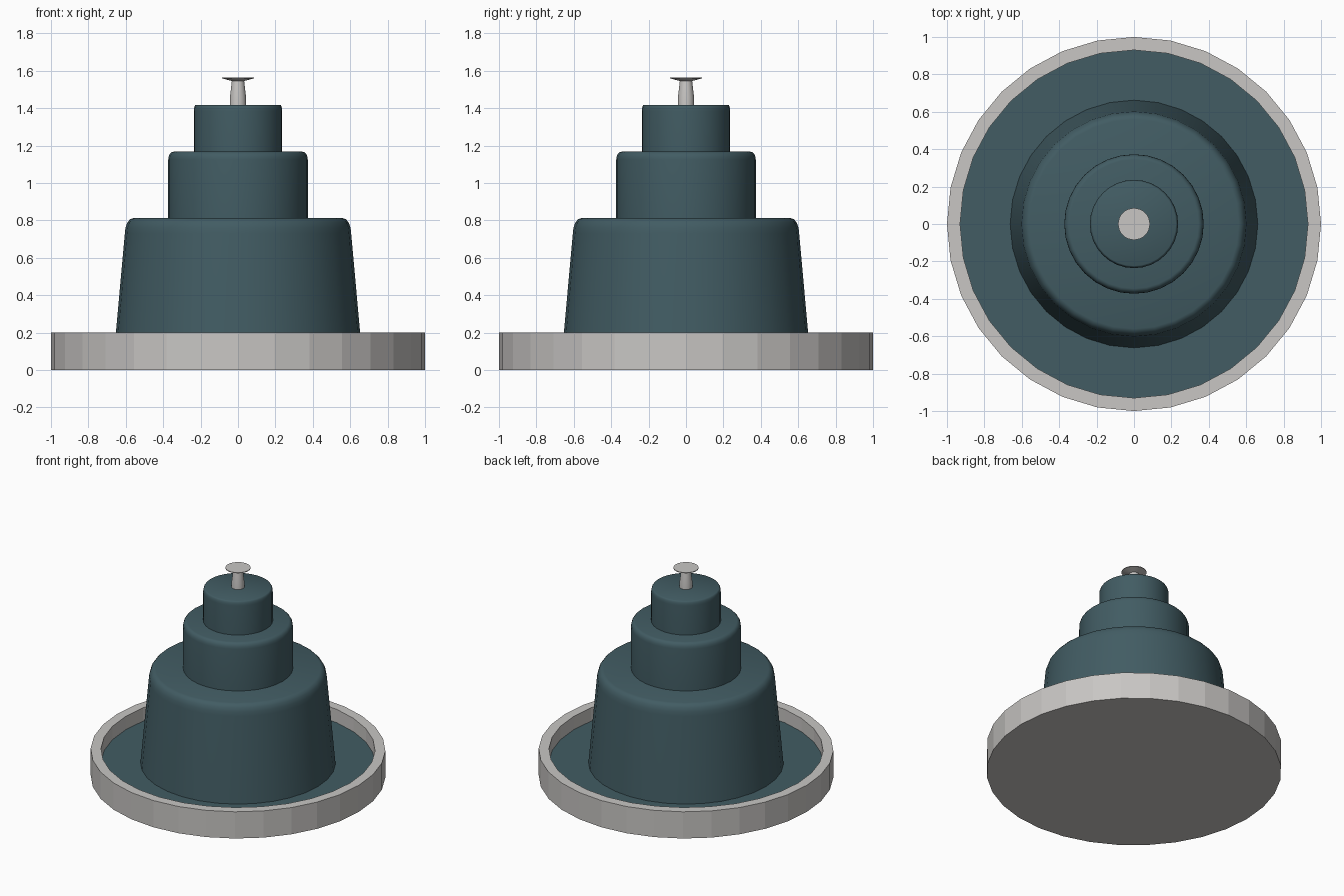
import bpy
import math

if "Cube" in bpy.data.objects:
    bpy.data.objects.remove(bpy.data.objects["Cube"])

SEGMENTS = 32


def material(name, color):
    m = bpy.data.materials.new(name)
    m.diffuse_color = (*color, 1.0)
    m.use_nodes = True
    m.node_tree.nodes["Principled BSDF"].inputs["Base Color"].default_value = m.diffuse_color
    return m


stone = material("pale grey", (0.58, 0.565, 0.55))
teal = material("dark teal", (0.054, 0.107, 0.125))


def lathe(name, profile, mat, smooth=True):
    """Revolve (radius, z) points around z; radius 0 becomes a pole."""
    verts, rings, faces = [], [], []
    for r, z in profile:
        start = len(verts)
        if r == 0:
            verts.append((0, 0, z))
            rings.append([start] * SEGMENTS)
        else:
            for i in range(SEGMENTS):
                a = 2 * math.pi * i / SEGMENTS
                verts.append((r * math.cos(a), r * math.sin(a), z))
            rings.append(list(range(start, start + SEGMENTS)))
    for low, high in zip(rings, rings[1:]):
        for i in range(SEGMENTS):
            j = (i + 1) % SEGMENTS
            quad = [low[i], low[j], high[j], high[i]]
            faces.append(list(dict.fromkeys(quad)))
    mesh = bpy.data.meshes.new(name)
    mesh.from_pydata(verts, [], faces)
    mesh.materials.append(mat)
    obj = bpy.data.objects.new(name, mesh)
    bpy.context.collection.objects.link(obj)
    if smooth:
        bpy.ops.object.select_all(action='DESELECT')
        obj.select_set(True)
        bpy.context.view_layer.objects.active = obj
        bpy.ops.object.shade_smooth_by_angle(angle=math.radians(35))
    return obj


def tier(name, bottom_r, shoulder_r, top_r, z0, shoulder_z, z1):
    """Drum with a rounded shoulder."""
    profile = [(0, z0), (bottom_r, z0)]
    for k in range(5):
        a = math.pi / 2 * k / 4
        profile.append((top_r + (shoulder_r - top_r) * math.cos(a),
                        shoulder_z + (z1 - shoulder_z) * math.sin(a)))
    profile.append((0, z1))
    return lathe(name, profile, teal)


# Basin with a raised rim
lathe("basin", [(0, 0), (1, 0), (1, 0.2), (0.93, 0.2), (0.93, 0.09), (0, 0.09)],
      stone, smooth=False)

# Flat floor inside the basin
lathe("basin_floor", [(0, 0.092), (0.93, 0.092), (0.93, 0.1), (0, 0.1)], teal)

# Three stacked drums
tier("lower_tier", 0.662, 0.605, 0.56, 0.1, 0.73, 0.812)
tier("middle_tier", 0.373, 0.373, 0.345, 0.812, 1.125, 1.167)
tier("upper_tier", 0.236, 0.236, 0.224, 1.167, 1.385, 1.418)

# Tapered spout with a flared flat cap
lathe("spout", [(0, 1.418), (0.044, 1.418), (0.043, 1.46), (0.037, 1.51),
                (0.033, 1.545), (0.085, 1.559), (0.085, 1.564), (0, 1.564)], stone)
